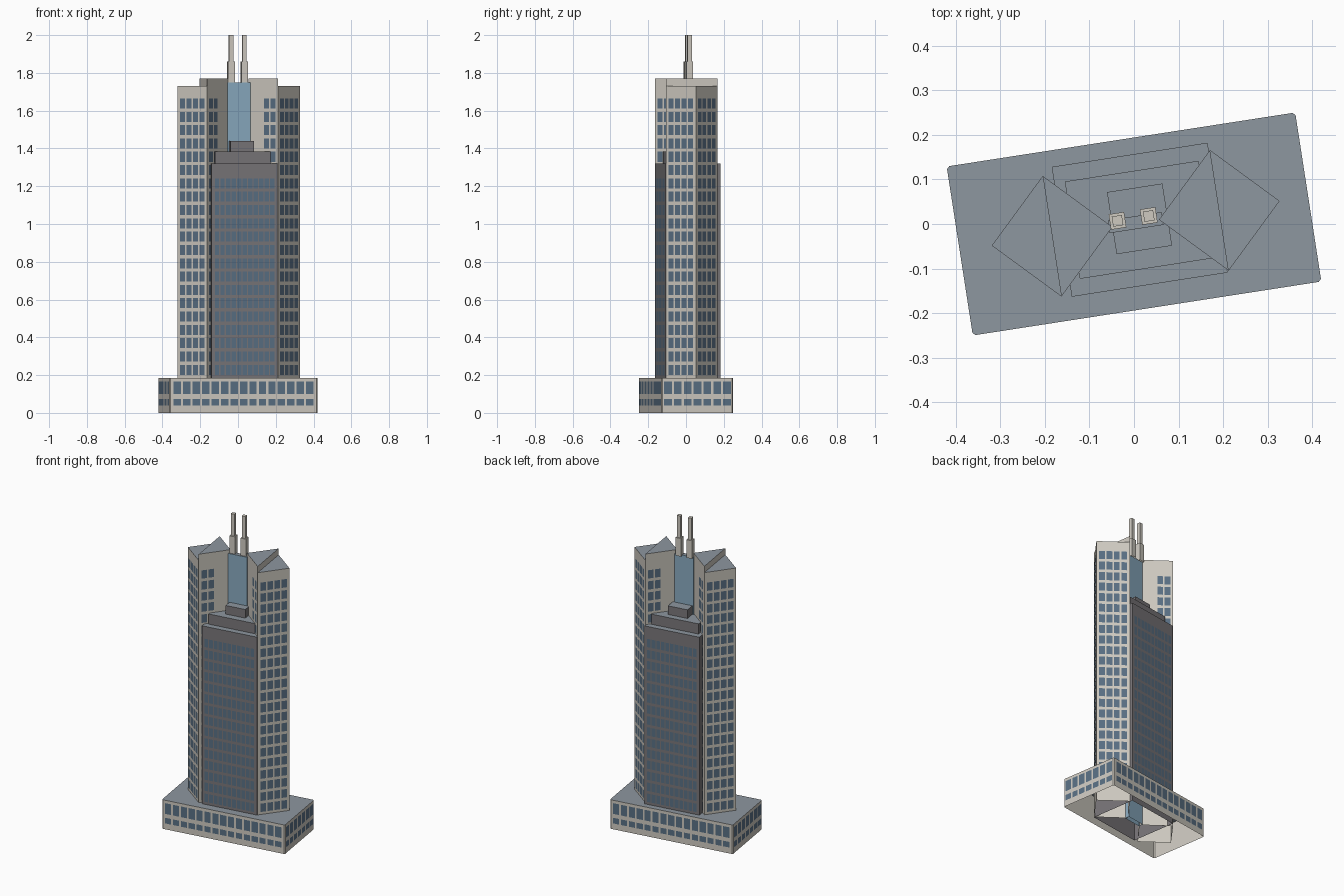
import bpy, bmesh, math
from mathutils import Vector

if "Cube" in bpy.data.objects:
    bpy.data.objects.remove(bpy.data.objects["Cube"])

ANGLE = math.radians(8.8)      # whole building is turned on its plot


def material(name, rgb):
    m = bpy.data.materials.new(name)
    m.diffuse_color = (*rgb, 1)
    m.use_nodes = True
    m.node_tree.nodes["Principled BSDF"].inputs["Base Color"].default_value = m.diffuse_color
    return m


STONE = material("stone", (0.62, 0.59, 0.53))
ROOF = material("roof", (0.27, 0.31, 0.35))
DARK = material("dark_cladding", (0.19, 0.18, 0.19))
GLASS = material("window_glass", (0.10, 0.16, 0.23))
BLUE = material("blue_glass", (0.25, 0.40, 0.52))


def make(name, faces, wall, top=None):
    """Mesh from face point lists; upward faces get the top material."""
    bm = bmesh.new()
    for f in faces:
        bm.faces.new([bm.verts.new(p) for p in f])
    for f in bm.faces:
        f.normal_update()
        if top and f.normal.z > 0.9:
            f.material_index = 1
    bmesh.ops.remove_doubles(bm, verts=bm.verts, dist=1e-5)
    me = bpy.data.meshes.new(name)
    bm.to_mesh(me)
    bm.free()
    me.materials.append(wall)
    if top:
        me.materials.append(top)
    ob = bpy.data.objects.new(name, me)
    ob.rotation_euler.z = ANGLE
    bpy.context.collection.objects.link(ob)
    return ob


def wall_face(a, b, z0, z1):
    return [(*a, z0), (*b, z0), (*b, z1), (*a, z1)]


def prism(name, pts, z0, z1, wall, top):
    """Counter-clockwise outline raised into walls and a roof, open below."""
    n = len(pts)
    faces = [wall_face(pts[i], pts[(i + 1) % n], z0, z1) for i in range(n)]
    faces.append([(*p, z1) for p in pts])
    return make(name, faces, wall, top)


def rect(x0, x1, y0, y1):
    return [(x0, y0), (x1, y0), (x1, y1), (x0, y1)]


def panes(a, b, cols, rows, height, f0=0.06, f1=0.94, gap=0.22):
    """Window panes just proud of wall a-b, rows given by centre height."""
    a, b = Vector(a), Vector(b)
    d = b - a
    off = Vector((d.y, -d.x)).normalized() * 0.0012
    step = (f1 - f0) / cols
    out = []
    for i in range(cols):
        p = a + d * (f0 + (i + gap / 2) * step) + off
        q = a + d * (f0 + (i + 1 - gap / 2) * step) + off
        out += [wall_face(p, q, z - height / 2, z + height / 2) for z in rows]
    return out


FLOOR = 0.0705
floors = [0.228 + FLOOR * i for i in range(21)]

# Podium with clipped corners
hx, hy, c = 0.396, 0.192, 0.006
outline = [(-hx + c, -hy), (hx - c, -hy), (hx, -hy + c), (hx, hy - c),
           (hx - c, hy), (-hx + c, hy), (-hx, hy - c), (-hx, -hy + c)]
prism("podium", outline, 0, 0.185, STONE, ROOF)
glass = []
r = rect(-hx, hx, -hy, hy)
for i in range(4):
    cols = 15 if i % 2 == 0 else 7
    glass += panes(r[i], r[(i + 1) % 4], cols, [0.133], 0.068, 0.02, 0.98)
    glass += panes(r[i], r[(i + 1) % 4], cols, [0.056], 0.036, 0.02, 0.98)
make("podium_windows", glass, GLASS)

# Twin diamond towers, inner half a step higher than the outer half
D, LOW, HIGH = 0.137, 1.73, 1.77
for side, s in (("left", -1), ("right", 1)):
    cx = 0.004 + s * 0.19
    front, back = (cx, 0.001 - D), (cx, 0.001 + D)
    outer, inner = (cx + s * D, 0.001), (cx - s * D, 0.001)

    def edge(p, q):             # keep outward winding on the mirrored side
        return (p, q) if s > 0 else (q, p)

    def cap(pts, z):
        return [(*p, z) for p in (pts if s > 0 else pts[::-1])]

    outer_walls = [edge(front, outer), edge(outer, back)]
    inner_walls = [edge(back, inner), edge(inner, front)]
    faces = [wall_face(*e, 0, LOW) for e in outer_walls]
    faces += [wall_face(*e, 0, HIGH) for e in inner_walls]
    faces.append(wall_face(*edge(front, back), LOW, HIGH))
    faces += [cap([front, outer, back], LOW), cap([front, back, inner], HIGH)]
    make(side + "_tower", faces, STONE, ROOF)

    glass = []
    for e in outer_walls:
        glass += panes(*e, 4, floors, 0.053)
    for a, b in inner_walls:    # only the half away from the core is glazed
        near = b == inner
        span = (0.06, 0.5) if near else (0.5, 0.94)
        glass += panes(a, b, 2, floors, 0.053, *span)
    make(side + "_tower_windows", glass, GLASS)

# Dark central slab with stepped crown
slab = rect(-0.163, 0.191, -0.14, 0.155)
prism("central_slab", slab, 0, 1.32, DARK, ROOF)
prism("crown_lower", rect(-0.139, 0.165, -0.103, 0.118), 1.32, 1.385, DARK, ROOF)
prism("crown_upper", rect(-0.049, 0.077, -0.061, 0.08), 1.385, 1.44, DARK, ROOF)
glass = []
for i in (0, 2):
    glass += panes(slab[i], slab[i + 1], 11, floors[:15], 0.053, 0.04, 0.96)
make("slab_windows", glass, GLASS)

# Blue glass core between the towers
prism("glass_core", rect(-0.057, 0.065, -0.012, 0.017), 0, 1.75, BLUE, ROOF)

# Two masts
for side, x in (("left", -0.0355), ("right", 0.0355)):
    for part, h, z0, z1 in (("base", 0.0175, 1.745, 1.86), ("tip", 0.0115, 1.86, 2.0)):
        prism(f"{side}_mast_{part}", rect(x - h, x + h, 0.0127 - h, 0.0127 + h),
              z0, z1, STONE, STONE)
